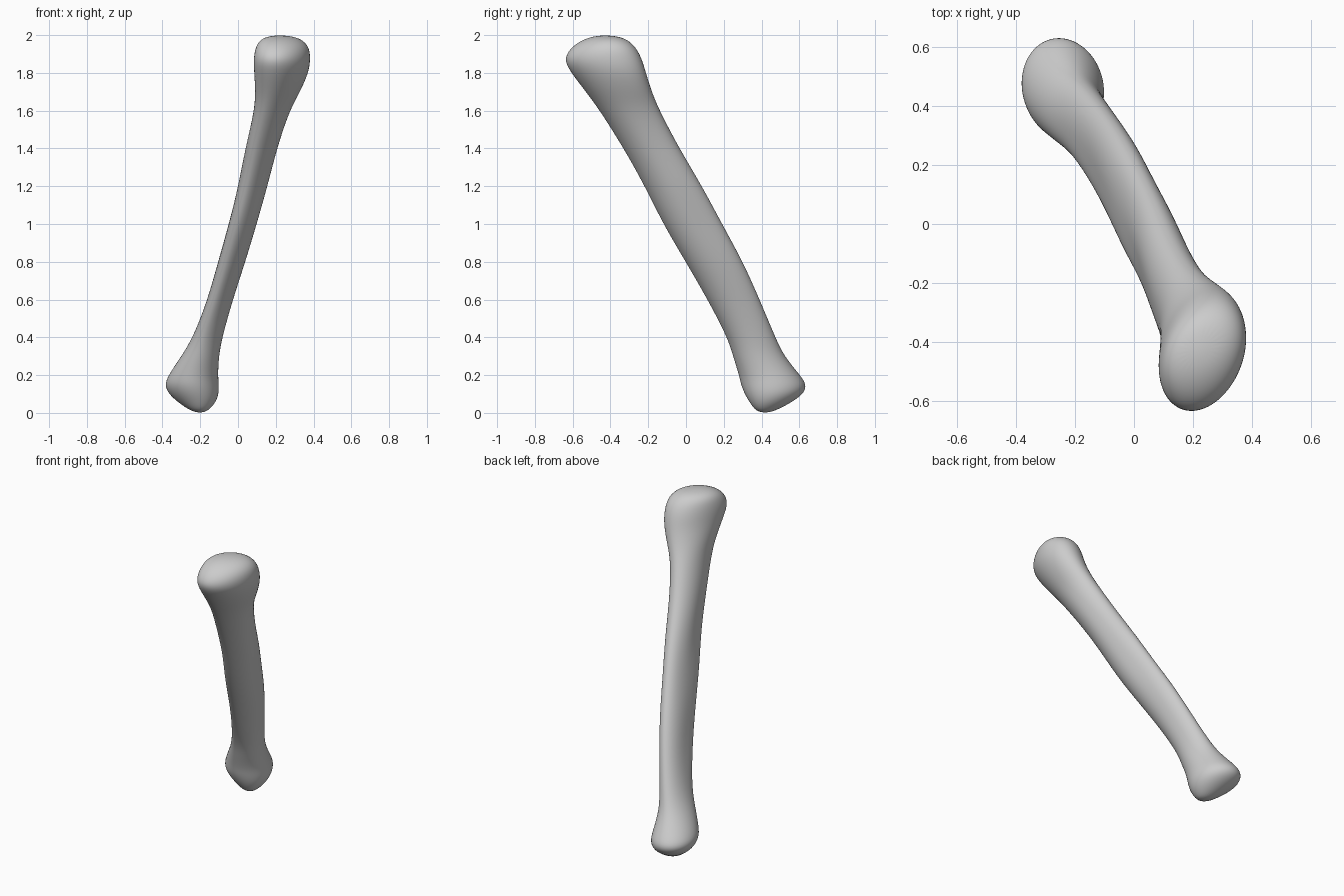
import bpy
import bmesh
import math
from mathutils import Vector, noise

default_cube = bpy.data.objects.get("Cube")
if default_cube:
    bpy.data.objects.remove(default_cube, do_unlink=True)

SIDES = 24

# Bone cross-sections: height, then x extent and y extent
sections = [
    (.01, -.25, -.16, .37, .47),
    (.05, -.31, -.12, .34, .55),
    (.1, -.37, -.1, .31, .625),
    (.15, -.39, -.1, .29, .64),
    (.2, -.37, -.105, .28, .605),
    (.3, -.3, -.1, .25, .52),
    (.4, -.24, -.08, .22, .475),
    (.6, -.165, -.025, .11, .39),
    (.8, -.105, .04, 0, .3),
    (1, -.05, .1, -.12, .19),
    (1.2, 0, .155, -.22, .09),
    (1.4, .04, .205, -.33, -.035),
    (1.6, .085, .27, -.46, -.14),
    (1.7, .09, .33, -.53, -.18),
    (1.8, .085, .375, -.61, -.21),
    (1.87, .08, .385, -.65, -.23),
    (1.93, .09, .38, -.615, -.26),
    (1.97, .11, .35, -.56, -.3),
    (1.992, .15, .3, -.5, -.35),
]


def ease(low, high, value):
    t = min(max((value - low) / (high - low), 0), 1)
    return t * t * (3 - 2 * t)


def outline(z):
    """Unit outline: ridged at the front along the shaft, fuller at the ends."""
    upper = ease(1.5, 1.85, z)
    shaft = ease(.2, .5, z) * (1 - upper)
    lean = -.1 + .35 * upper
    points = []
    for i in range(SIDES):
        t = math.tau * i / SIDES
        x = math.cos(t)
        y = lean * x + math.sqrt(1 - lean * lean) * math.sin(t)
        x -= .35 * shaft * max(0, -y) ** 2
        points.append((x, y))
    return points


def fit(values, low, high):
    """Stretch values so they exactly span low to high."""
    a, b = min(values), max(values)
    return [low + (v - a) / (b - a) * (high - low) for v in values]


def add_ring(bm, z, x_low, x_high, y_low, y_high):
    xs, ys = zip(*outline(z))
    xs, ys = fit(xs, x_low, x_high), fit(ys, y_low, y_high)
    return [bm.verts.new((x, y, z)) for x, y in zip(xs, ys)]


# Loft the sections and close both ends with a pole
bm = bmesh.new()
rings = [add_ring(bm, *section) for section in sections]
bottom = bm.verts.new((-.2, .42, 0))
top = bm.verts.new((.22, -.43, 2))
for i in range(SIDES):
    j = (i + 1) % SIDES
    for low, high in zip(rings, rings[1:]):
        bm.faces.new((low[i], low[j], high[j], high[i]))
    bm.faces.new((rings[0][j], rings[0][i], bottom))
    bm.faces.new((rings[-1][i], rings[-1][j], top))

# Gentle unevenness along the shaft
bm.normal_update()
for v in bm.verts:
    shaft = ease(.2, .5, v.co.z) * (1 - ease(1.5, 1.8, v.co.z))
    v.co += v.normal * noise.noise(v.co * 6) * .008 * shaft
bmesh.ops.recalc_face_normals(bm, faces=bm.faces)
mesh = bpy.data.meshes.new("bone")
bm.to_mesh(mesh)
bm.free()

bone = bpy.data.objects.new("bone", mesh)
bpy.context.collection.objects.link(bone)
smoothing = bone.modifiers.new("rounding", "SUBSURF")
smoothing.levels = smoothing.render_levels = 2

# Plain grey surface
grey = bpy.data.materials.new("light grey")
grey.use_nodes = True
colour = (.6, .6, .6, 1)
grey.diffuse_color = colour
grey.node_tree.nodes["Principled BSDF"].inputs["Base Color"].default_value = colour
mesh.materials.append(grey)
mesh.shade_smooth()
